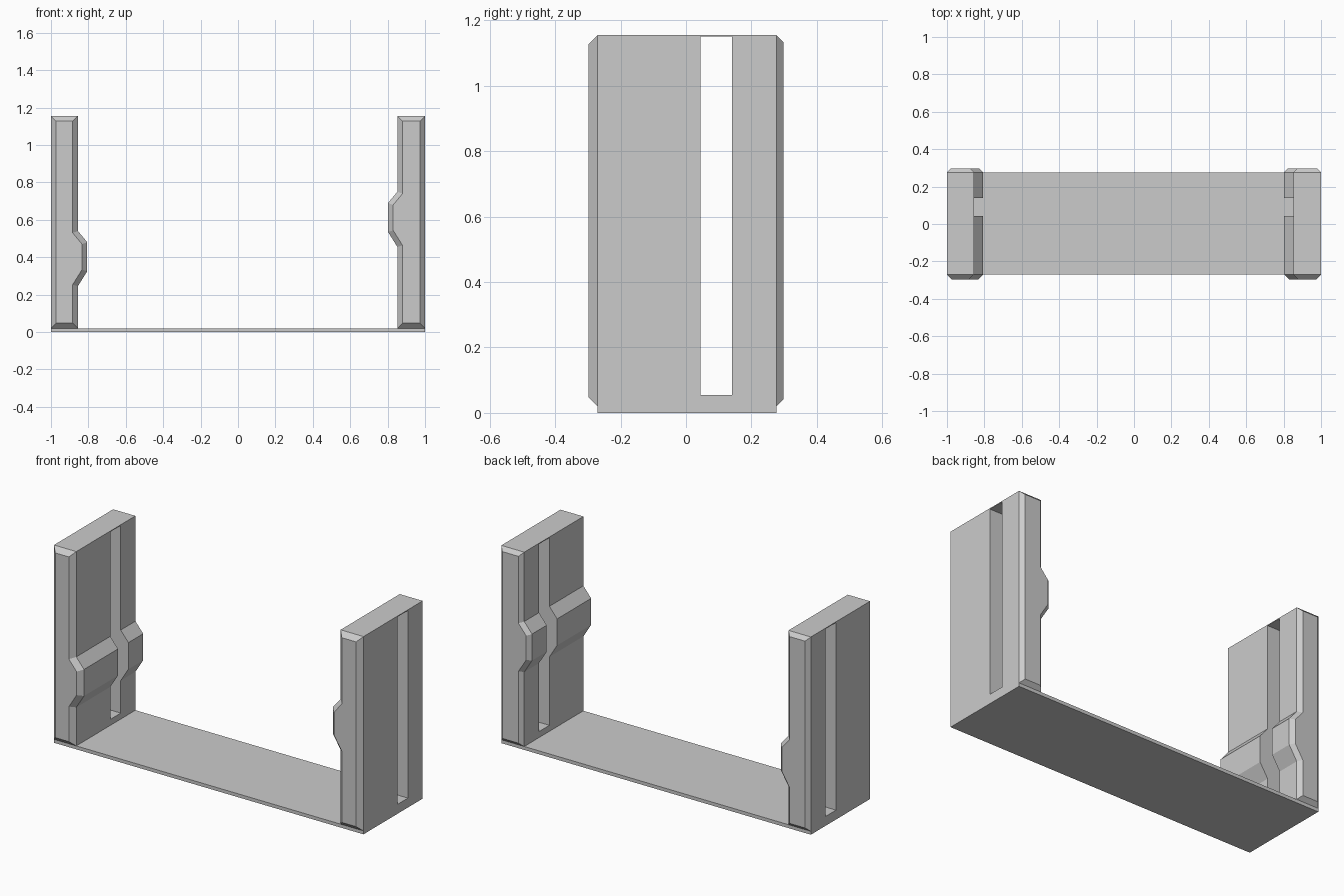
import bpy, bmesh
from mathutils import Vector

if "Cube" in bpy.data.objects:
    bpy.data.objects.remove(bpy.data.objects["Cube"])

FRONT, BACK = -0.27, 0.276     # straight part of the depth
TIP = 0.298                    # depth of the chamfered end faces
BASE_Z, TOP_Z = 0.02, 1.155


def box(name, x, y, z):
    bpy.ops.mesh.primitive_cube_add(
        size=1, location=[(a + b) / 2 for a, b in (x, y, z)])
    ob = bpy.context.object
    ob.name = name
    ob.dimensions = [b - a for a, b in (x, y, z)]
    bpy.ops.object.transform_apply(location=True, rotation=False, scale=True)
    return ob


def inset(pts, d):
    # Mitred inward offset of a counter-clockwise outline
    out = []
    for i, p in enumerate(pts):
        p = Vector(p)
        a = (p - Vector(pts[i - 1])).normalized()
        b = (Vector(pts[(i + 1) % len(pts)]) - p).normalized()
        na, nb = Vector((-a.y, a.x)), Vector((-b.y, b.x))
        out.append(p + (na + nb) * d / (1 + na.dot(nb)))
    return out


def wall(name, side, inner, bump, z_levels):
    # Outline of the right-hand wall; side = -1 mirrors it to the left
    z0, z1, z2, z3 = z_levels
    outline = [(inner, BASE_Z), (1, BASE_Z), (1, TOP_Z), (inner, TOP_Z),
               (inner, z3), (bump, z2), (bump, z1), (inner, z0)]
    bm = bmesh.new()
    rings = []
    for y, d in ((-TIP, 0.028), (FRONT, 0), (BACK, 0), (TIP, 0.022)):
        rings.append([bm.verts.new((side * x, y, z)) for x, z in inset(outline, d)])
    n = len(outline)
    for r, s in zip(rings, rings[1:]):
        for i in range(n):
            j = (i + 1) % n
            bm.faces.new((r[i], r[j], s[j], s[i]))
    bm.faces.new(rings[0])
    bm.faces.new(rings[-1])
    bmesh.ops.recalc_face_normals(bm, faces=bm.faces)
    me = bpy.data.meshes.new(name)
    bm.to_mesh(me)
    bm.free()
    ob = bpy.data.objects.new(name, me)
    bpy.context.collection.objects.link(ob)

    # Vertical slot cut right through the wall
    cutter = box("slot_cutter", sorted((side * 0.7, side * 1.1)), (0.044, 0.14), (0.055, 1.15))
    cutter.hide_render = True
    mod = ob.modifiers.new("slot", 'BOOLEAN')
    mod.operation = 'DIFFERENCE'
    mod.solver = 'EXACT'
    mod.object = cutter
    bpy.context.view_layer.objects.active = ob
    bpy.ops.object.modifier_apply(modifier="slot")
    bpy.data.objects.remove(cutter)


# Thin floor plate
box("base_plate", (-1, 1), (FRONT, BACK), (0, BASE_Z))

# Chamfered side walls, each with a ridge on the inner face
wall("left_wall", -1, 0.856, 0.806, (0.245, 0.325, 0.48, 0.54))
wall("right_wall", 1, 0.852, 0.802, (0.455, 0.535, 0.69, 0.75))
